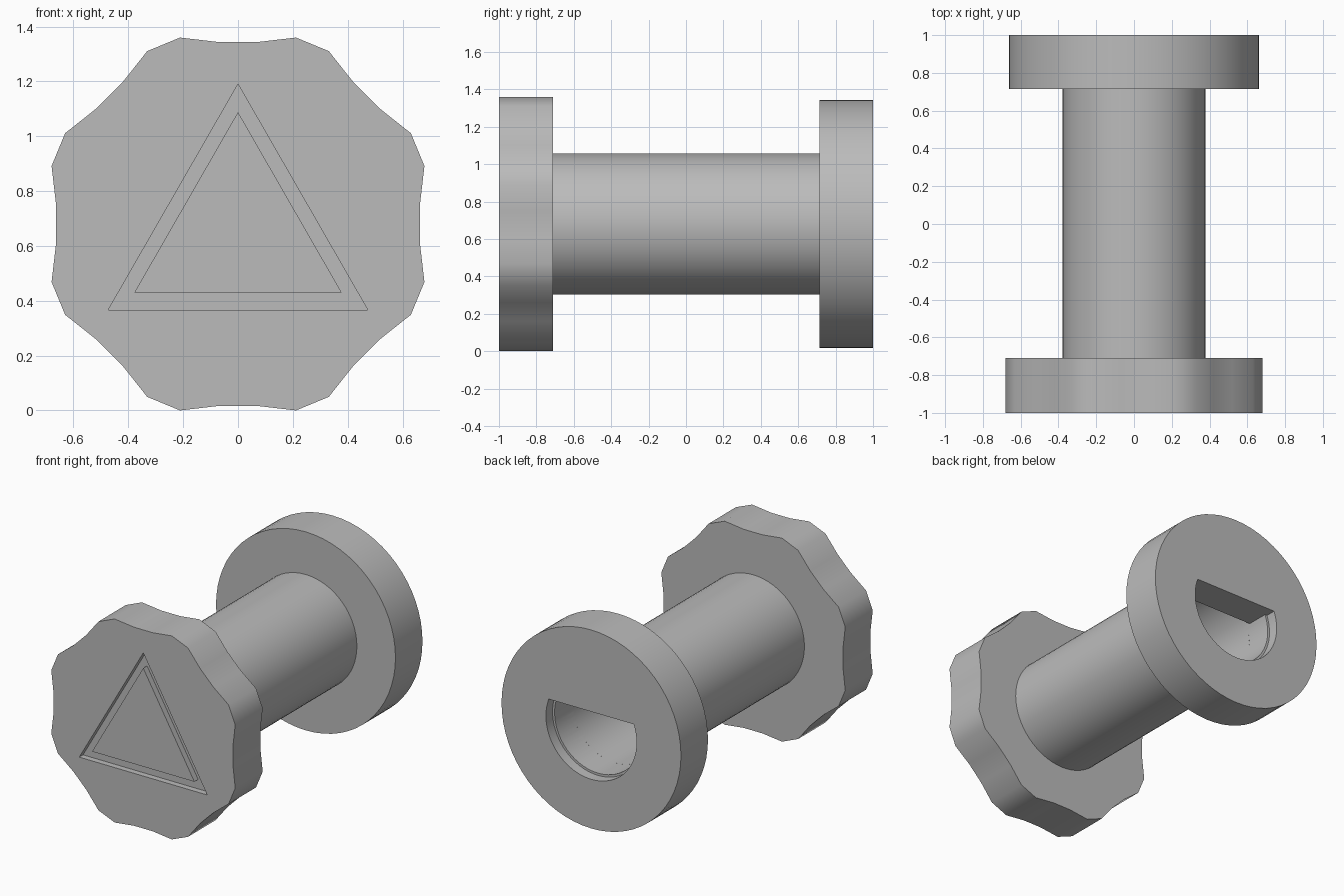
import bpy, bmesh
from math import sin, cos, radians, asin, pi

cube = bpy.data.objects.get("Cube")
if cube:
    bpy.data.objects.remove(cube, do_unlink=True)

CZ = 0.68  # height of the shared axis

grey = bpy.data.materials.new("plain_grey")
grey.use_nodes = True
grey.diffuse_color = (0.5, 0.5, 0.5, 1)
grey.node_tree.nodes["Principled BSDF"].inputs["Base Color"].default_value = (0.5, 0.5, 0.5, 1)


def prism(name, outline, y0, y1):
    """Extrude an (x, z) outline around the axis from y0 to y1."""
    bm = bmesh.new()
    face = bm.faces.new([bm.verts.new((x, y0, z + CZ)) for x, z in outline])
    ext = bmesh.ops.extrude_face_region(bm, geom=[face])
    moved = [v for v in ext["geom"] if isinstance(v, bmesh.types.BMVert)]
    bmesh.ops.translate(bm, verts=moved, vec=(0, y1 - y0, 0))
    bmesh.ops.recalc_face_normals(bm, faces=bm.faces)
    mesh = bpy.data.meshes.new(name)
    bm.to_mesh(mesh)
    bm.free()
    mesh.materials.append(grey)
    obj = bpy.data.objects.new(name, mesh)
    bpy.context.collection.objects.link(obj)
    return obj


def circle(r, n=64):
    return [(r * cos(2 * pi * i / n), r * sin(2 * pi * i / n)) for i in range(n)]


def d_shape(r, flat, n=48):
    """Circle cut off by a flat at the top."""
    a = asin(flat / r)
    span = pi + 2 * a
    return [(r * cos(a - span * i / n), r * sin(a - span * i / n)) for i in range(n + 1)]


def cut(obj, cutters):
    """Subtract each cutter, bake the result and remove the cutters."""
    for c in cutters:
        c.hide_render = True
        mod = obj.modifiers.new("cut", "BOOLEAN")
        mod.operation = "DIFFERENCE"
        mod.solver = "EXACT"
        mod.object = c
    deps = bpy.context.evaluated_depsgraph_get()
    mesh = bpy.data.meshes.new_from_object(obj.evaluated_get(deps))
    obj.modifiers.clear()
    obj.data = mesh
    for c in cutters:
        bpy.data.objects.remove(c, do_unlink=True)


# Grip knob: eight blunt lobes with shallow hollows between them
lobe = [(-6, 0.667), (0, 0.663), (6, 0.667), (17.3, 0.712), (27.7, 0.712)]
outline = []
for k in range(8):
    for deg, r in lobe:
        a = radians(45 * k + deg)
        outline.append((r * cos(a), r * sin(a)))
knob = prism("grip_knob", outline, -1, -0.71)

# Triangular groove in the knob face, with the inner triangle left standing
groove = prism("groove_cutter", [(0, 0.51), (-0.473, -0.313), (0.473, -0.313)], -1.1, -0.96)
island = prism("groove_island", [(0, 0.408), (-0.378, -0.25), (0.378, -0.25)], -1.2, -0.9)
cut(groove, [island])
cut(knob, [groove])

# Hollow shaft, closed at the front by the knob
shaft = prism("shaft", circle(0.378), -0.71, 0.715)
cut(shaft, [prism("bore_cutter", circle(0.32), -0.8, 0.8)])

# Rear flange with a D-shaped socket, a shallow lip and the round bore behind
flange = prism("rear_flange", circle(0.663), 0.715, 1)
cut(flange, [
    prism("lip_cutter", d_shape(0.335, 0.117), 0.93, 1.1),
    prism("socket_cutter", d_shape(0.32, 0.117), 0.75, 1.05),
    prism("bore_cutter", circle(0.32), 0.6, 0.78),
])

# Smooth round walls, keep rims sharp
for o in bpy.context.selected_objects:
    o.select_set(False)
for o in (knob, shaft, flange):
    o.select_set(True)
bpy.context.view_layer.objects.active = knob
bpy.ops.object.shade_smooth_by_angle(angle=radians(32))
